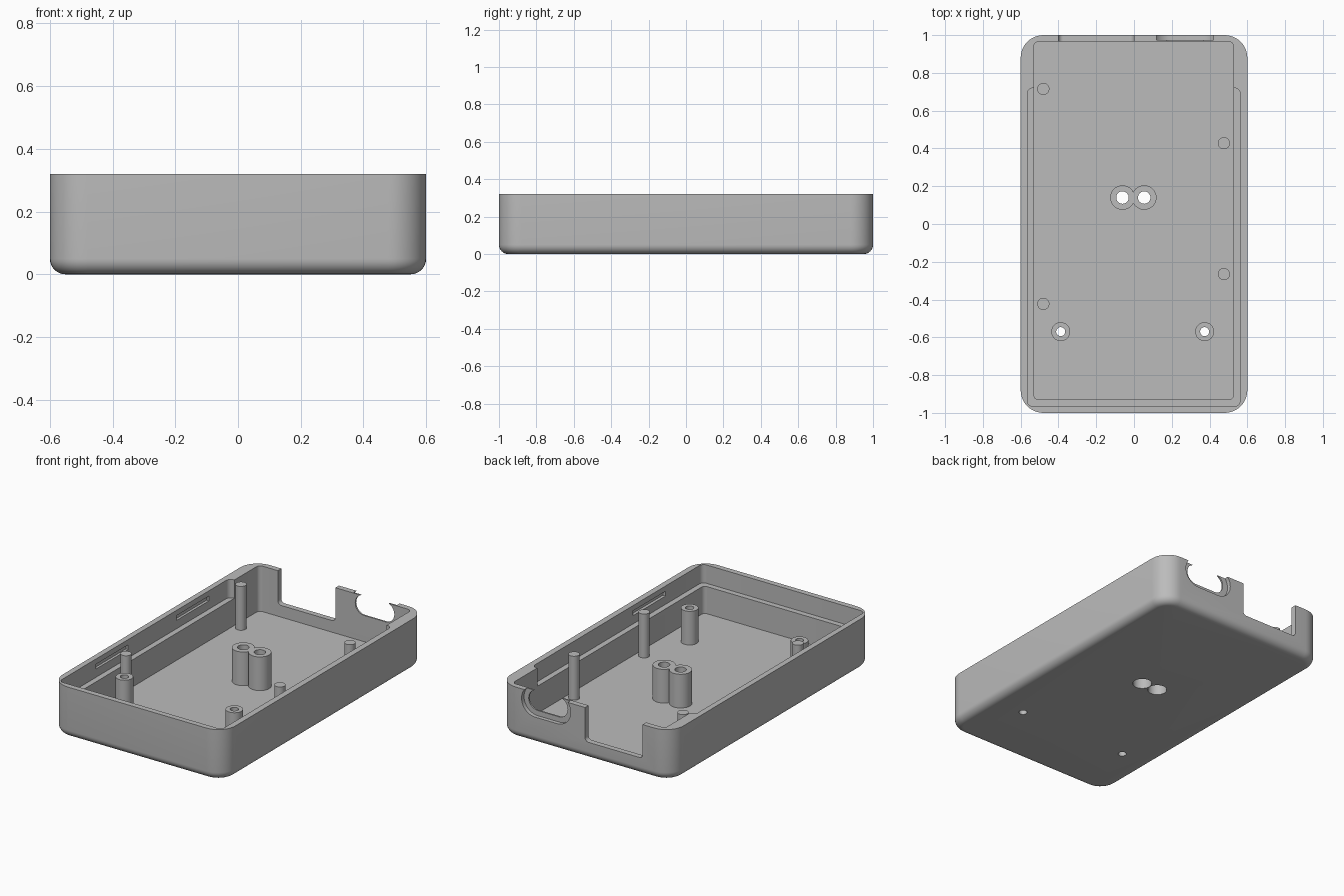
import bpy, bmesh
from math import sin, cos, pi

cube = bpy.data.objects.get("Cube")
if cube:
    bpy.data.objects.remove(cube, do_unlink=True)

grey = bpy.data.materials.new("plain grey")
grey.use_nodes = True
grey.diffuse_color = (0.5, 0.5, 0.5, 1)
grey.node_tree.nodes["Principled BSDF"].inputs["Base Color"].default_value = (0.5, 0.5, 0.5, 1)


def rounded_outline(u0, u1, v0, v1, r, steps=10):
    """Counter-clockwise rounded rectangle."""
    corners = [(u1 - r, v1 - r), (u0 + r, v1 - r), (u0 + r, v0 + r), (u1 - r, v0 + r)]
    return [(u + r * cos((k + i / steps) * pi / 2), v + r * sin((k + i / steps) * pi / 2))
            for k, (u, v) in enumerate(corners) for i in range(steps + 1)]


def circle(x, y, r, n=32):
    return [(x + r * cos(2 * pi * i / n), y + r * sin(2 * pi * i / n)) for i in range(n)]


def loft(name, rings):
    """Closed solid through rings of equal point count."""
    bm = bmesh.new()
    loops = [[bm.verts.new(p) for p in ring] for ring in rings]
    n = len(loops[0])
    for a, b in zip(loops, loops[1:]):
        for i in range(n):
            j = (i + 1) % n
            bm.faces.new((a[i], a[j], b[j], b[i]))
    bm.faces.new(loops[0][::-1])
    bm.faces.new(loops[-1])
    bmesh.ops.remove_doubles(bm, verts=bm.verts, dist=1e-5)
    bmesh.ops.recalc_face_normals(bm, faces=bm.faces)
    mesh = bpy.data.meshes.new(name)
    bm.to_mesh(mesh)
    bm.free()
    mesh.materials.append(grey)
    obj = bpy.data.objects.new(name, mesh)
    bpy.context.collection.objects.link(obj)
    return obj


def upright(name, outline, z0, z1):
    return loft(name, [[(x, y, z) for x, y in outline] for z in (z0, z1)])


def through_back(name, outline, y0, y1):
    return loft(name, [[(x, y, z) for x, z in outline] for y in (y0, y1)])


def boolean(obj, tools, operation="DIFFERENCE"):
    for tool in tools:
        mod = obj.modifiers.new("cut", "BOOLEAN")
        mod.operation, mod.solver, mod.object = operation, "EXACT", tool
    bpy.context.view_layer.update()
    result = obj.evaluated_get(bpy.context.evaluated_depsgraph_get())
    mesh = bpy.data.meshes.new_from_object(result)
    obj.modifiers.clear()
    obj.data = mesh


HEIGHT, FLOOR, LEDGE = 0.32, 0.035, 0.205
OVER = HEIGHT + 0.1

# Tray shell with a rounded bottom edge
FILLET = 0.05
rings = []
for i in range(9):
    a = i / 8 * pi / 2
    inset = FILLET * (1 - sin(a))
    outline = rounded_outline(-0.6 + inset, 0.6 - inset, -1 + inset, 1 - inset, 0.12 - inset)
    rings.append([(x, y, FILLET * (1 - cos(a))) for x, y in outline])
rings.append([(x, y, HEIGHT) for x, y, _ in rings[-1]])
tray = loft("tray", rings)

# Cavity and the lid recess above the ledge
cutters = [
    upright("cavity_cutter", rounded_outline(-0.53, 0.527, -0.93, 0.965, 0.025), FLOOR, OVER),
    upright("recess_cutter", rounded_outline(-0.565, 0.562, -0.965, 0.72, 0.03), LEDGE, OVER),
]

# Snap pockets in the side walls
for side, y0 in ((-1, -0.6), (-1, 0.2), (1, -0.6)):
    x = side * 0.565
    cutters.append(upright("snap_cutter", rounded_outline(x - 0.016, x + 0.016, y0, y0 + 0.32, 0.002),
                           0.257, 0.287))

# Openings in the back wall
cutters += [
    through_back("port_cutter", rounded_outline(-0.4, 0, 0.108, 0.6, 0.025), 0.9, 1.1),
    through_back("plug_cutter", rounded_outline(0.137, 0.408, 0.199, 0.325, 0.0629), 0.9, 1.1),
    through_back("plug_recess_cutter", rounded_outline(0.1, 0.44, 0.167, 0.357, 0.0949), 0.975, 1.1),
]

# Screw holes, with wide head bores under the centre pair
bores = []
centre = [(-0.061, 0.14), (0.054, 0.14)]
front = [(-0.388, -0.57), (0.374, -0.57)]
for x, y in centre:
    bores.append(upright("hole_cutter", circle(x, y, 0.033), -0.1, OVER))
    bores.append(upright("head_cutter", circle(x, y, 0.056), -0.1, 0.08))
for x, y in front:
    bores.append(upright("hole_cutter", circle(x, y, 0.024), -0.1, OVER))

boolean(tray, cutters + bores)

# Screw posts
POST_TOP, POST_BASE = 0.246, 0.02
centre_posts = [upright("centre_screw_posts", circle(x, y, 0.065), POST_BASE, POST_TOP) for x, y in centre]
boolean(centre_posts[0], centre_posts[1:], "UNION")
boolean(centre_posts[0], bores)
bpy.data.objects.remove(centre_posts[1], do_unlink=True)
parts = [tray, centre_posts[0]]
for x, y in front:
    post = upright("front_screw_post", circle(x, y, 0.05), POST_BASE, POST_TOP)
    boolean(post, bores)
    parts.append(post)

# Slim support pins
for x, y in ((-0.48, 0.715), (-0.48, -0.423), (0.476, 0.428), (0.476, -0.265)):
    parts.append(upright("support_pin", circle(x, y, 0.032), POST_BASE, 0.31))

for tool in cutters + bores:
    bpy.data.objects.remove(tool, do_unlink=True)

# Smooth curved walls, keep sharp edges
bpy.ops.object.select_all(action="DESELECT")
for part in parts:
    part.select_set(True)
bpy.context.view_layer.objects.active = tray
bpy.ops.object.shade_smooth_by_angle(angle=pi / 6)
